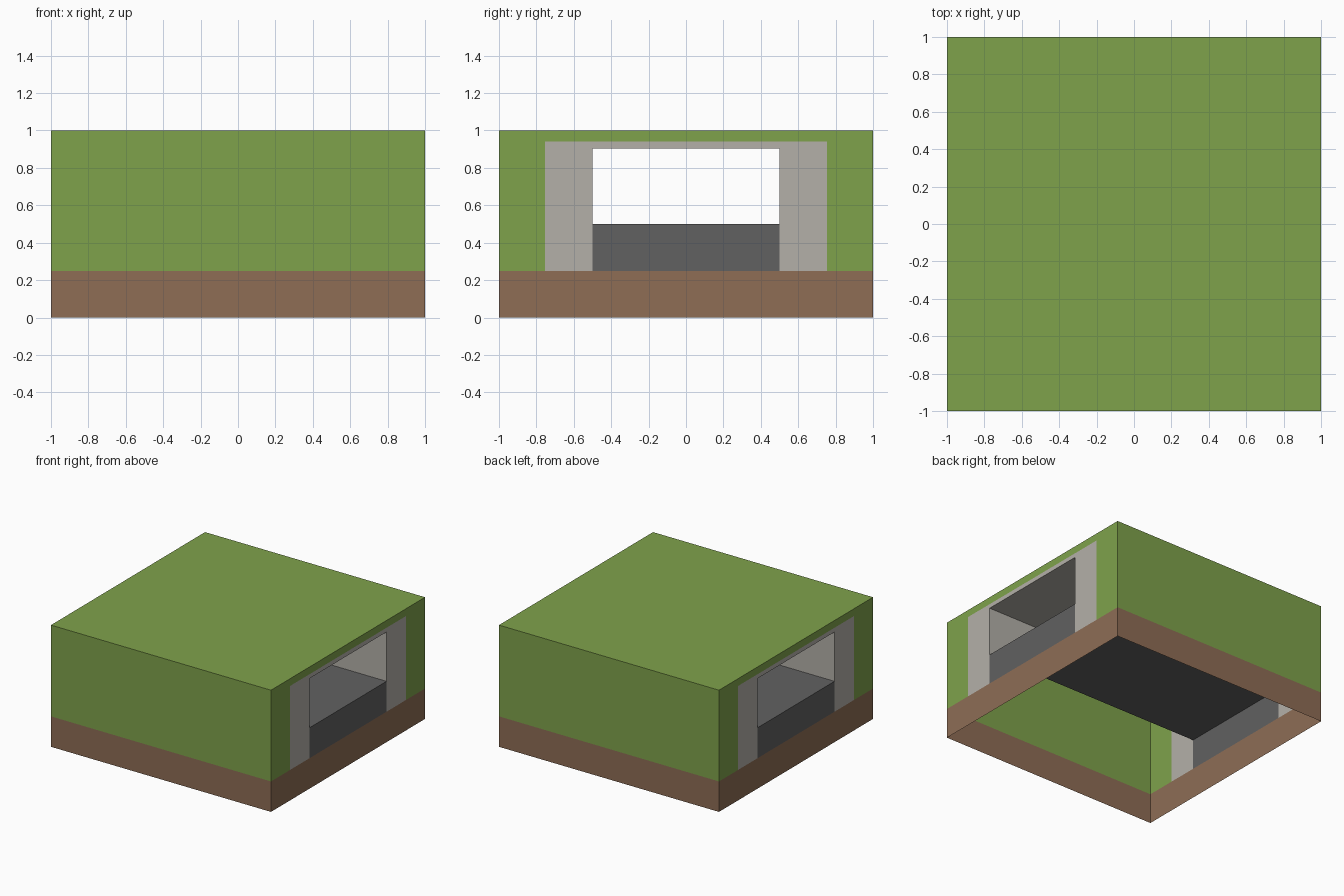
import bpy, bmesh
from mathutils import Vector, Matrix

if "Cube" in bpy.data.objects:
    bpy.data.objects.remove(bpy.data.objects["Cube"])


def material(name, hex_code):
    def lin(c):
        return c / 12.92 if c <= 0.04045 else ((c + 0.055) / 1.055) ** 2.4
    m = bpy.data.materials.new(name)
    rgb = [lin(int(hex_code[i:i + 2], 16) / 255) for i in (0, 2, 4)]
    m.diffuse_color = (*rgb, 1)
    m.use_nodes = True
    m.node_tree.nodes["Principled BSDF"].inputs["Base Color"].default_value = m.diffuse_color
    return m


MATS = [material("grass green", "7FA24B"), material("earth brown", "8E6D55"),
        material("concrete grey", "B4B0A9"), material("asphalt grey", "616161")]
GRASS, EARTH, CONCRETE, ASPHALT = range(4)

ROAD_Y, PORTAL_Y = 0.5, 0.755                 # half widths
EARTH_Z, ROAD_Z, ROOF_Z, PORTAL_Z = 0.25, 0.5, 0.905, 0.94


def box(y, z0, z1):
    """Box spanning the full tile length in x."""
    bm = bmesh.new()
    bmesh.ops.create_cube(bm, size=2)
    bmesh.ops.transform(bm, verts=bm.verts, matrix=Matrix.Translation((0, 0, (z0 + z1) / 2))
                        @ Matrix.Diagonal((1, y, (z1 - z0) / 2, 1)))
    return bm


def finish(bm, name):
    me = bpy.data.meshes.new(name)
    bm.to_mesh(me)
    bm.free()
    for m in MATS:
        me.materials.append(m)
    ob = bpy.data.objects.new(name, me)
    bpy.context.collection.objects.link(ob)


def remove(bm, test):
    bm.normal_update()
    bmesh.ops.delete(bm, geom=[f for f in bm.faces if test(f)], context='FACES')


def cut(bm, co, no):
    bmesh.ops.bisect_plane(bm, geom=bm.verts[:] + bm.edges[:] + bm.faces[:],
                           plane_co=Vector(co), plane_no=Vector(no), dist=1e-5)


# Hill shell: open underneath, cut along the painted bands and the portals
bm = box(1, 0, 1)
remove(bm, lambda f: f.normal.z < -0.5)
for z in (EARTH_Z, ROAD_Z, ROOF_Z, PORTAL_Z):
    cut(bm, (0, 0, z), (0, 0, 1))
for y in (-PORTAL_Y, -ROAD_Y, ROAD_Y, PORTAL_Y):
    cut(bm, (0, y, 0), (0, 1, 0))


def is_opening(f):
    c = f.calc_center_median()
    return abs(f.normal.x) > 0.5 and abs(c.y) < ROAD_Y and ROAD_Z < c.z < ROOF_Z


remove(bm, is_opening)
for f in bm.faces:
    c = f.calc_center_median()
    end = abs(f.normal.x) > 0.5
    if c.z < EARTH_Z:
        f.material_index = EARTH
    elif end and abs(c.y) < ROAD_Y and c.z < ROAD_Z:
        f.material_index = ASPHALT
    elif end and abs(c.y) < PORTAL_Y and c.z < PORTAL_Z:
        f.material_index = CONCRETE
    else:
        f.material_index = GRASS
finish(bm, "hill_shell")

# Tunnel lining: inward-facing walls, ceiling and road surface
bm = box(ROAD_Y, ROAD_Z, ROOF_Z)
remove(bm, lambda f: abs(f.normal.x) > 0.5)
bmesh.ops.reverse_faces(bm, faces=bm.faces)
bm.normal_update()
for f in bm.faces:
    f.material_index = ASPHALT if f.normal.z > 0.5 else CONCRETE
finish(bm, "tunnel_lining")
